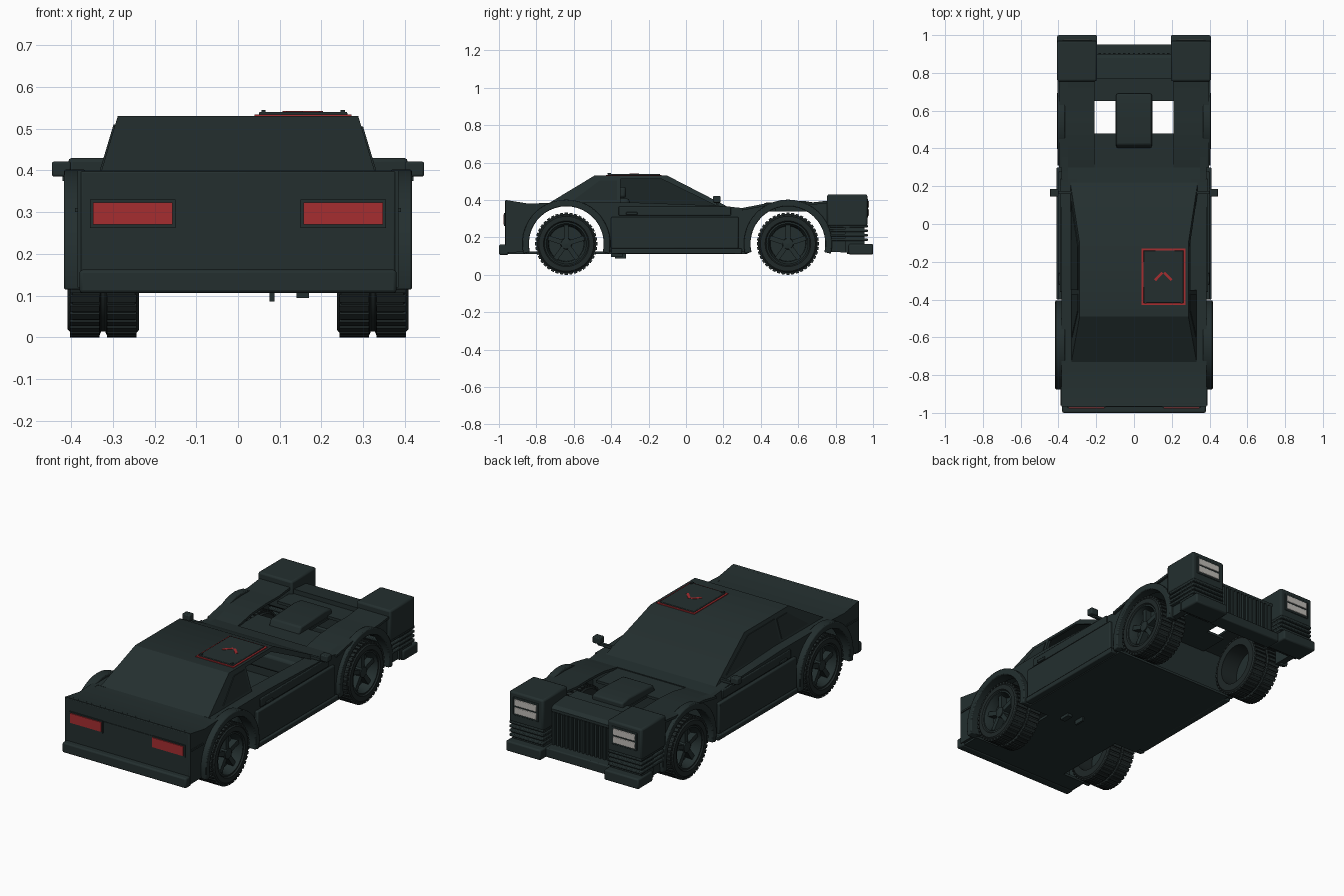
import bpy, bmesh
from math import sin, cos, pi, radians
from mathutils import Matrix, Vector

cube = bpy.data.objects.get("Cube")
if cube:
    bpy.data.objects.remove(cube, do_unlink=True)


def material(name, r, g, b):
    m = bpy.data.materials.new(name)
    m.use_nodes = True
    m.diffuse_color = (r, g, b, 1)
    m.node_tree.nodes["Principled BSDF"].inputs["Base Color"].default_value = (r, g, b, 1)
    return m


paint = material("dark_slate_paint", .017, .028, .028)
rubber = material("tyre_black", .014, .021, .021)
glass = material("dark_glass", .014, .023, .023)
red = material("signal_red", .38, .026, .03)
lamp = material("lamp_grey", .52, .5, .47)
parts = []


def finish(name, bm, mat, bevel=0):
    bmesh.ops.recalc_face_normals(bm, faces=bm.faces[:])
    mesh = bpy.data.meshes.new(name)
    bm.to_mesh(mesh)
    bm.free()
    mesh.materials.append(mat)
    ob = bpy.data.objects.new(name, mesh)
    bpy.context.scene.collection.objects.link(ob)
    if bevel:
        mod = ob.modifiers.new("rounded_edges", "BEVEL")
        mod.width, mod.segments = bevel, 2
    parts.append(ob)
    return ob


def box(name, x, y, z, mat=paint, bevel=0, turn=0):
    """Box from (low, high) ranges, optionally turned about z."""
    bm = bmesh.new()
    mid = Vector([(a + b) / 2 for a, b in (x, y, z)])
    size = [abs(b - a) for a, b in (x, y, z)]
    matrix = Matrix.Translation(mid) @ Matrix.Rotation(turn, 4, "Z") @ Matrix.Diagonal((*size, 1))
    bmesh.ops.create_cube(bm, size=1, matrix=matrix)
    return finish(name, bm, mat, bevel)


def prism(name, pts, x0, x1, mat=paint, bevel=0):
    """Side profile of (y, z) points spanned between two x values or x(z) rules."""
    bm = bmesh.new()
    ends = []
    for x in (x0, x1):
        ends.append([bm.verts.new((x(z) if callable(x) else x, y, z)) for y, z in pts])
        bm.faces.new(ends[-1])
    n = len(pts)
    for i in range(n):
        j = (i + 1) % n
        bm.faces.new((ends[0][i], ends[0][j], ends[1][j], ends[1][i]))
    return finish(name, bm, mat, bevel)


def lathe(name, prof, s, y, z, mat, seg=40):
    """Closed (x, radius) profile turned about a wheel axle."""
    bm = bmesh.new()
    rings = []
    for i in range(seg):
        a = 2 * pi * i / seg
        rings.append([bm.verts.new((s * x, y + r * cos(a), z + r * sin(a))) for x, r in prof])
    for i in range(seg):
        a, b = rings[i], rings[(i + 1) % seg]
        for j in range(len(prof)):
            k = (j + 1) % len(prof)
            bm.faces.new((a[j], a[k], b[k], b[j]))
    return finish(name, bm, mat)


def spokes(name, count, x, r, width, s, y, z, mat):
    """Boxes repeated around an axle."""
    bm = bmesh.new()
    for i in range(count):
        m = (Matrix.Translation((s * sum(x) / 2, y, z))
             @ Matrix.Rotation(2 * pi * i / count, 4, "X")
             @ Matrix.Translation((0, 0, sum(r) / 2))
             @ Matrix.Diagonal((x[1] - x[0], width, r[1] - r[0], 1)))
        bmesh.ops.create_cube(bm, size=1, matrix=m)
    return finish(name, bm, mat)


REAR, FRONT, AXLE = -.64, .545, .166


def arc(y, r, steps=24):
    return [(y + r * cos(t), AXLE + r * sin(t))
            for t in (radians(-13 + 206 * i / steps) for i in range(steps + 1))]


def slab(name, line, x0, x1, depth=.013):
    return prism(name, line + [(y, z - depth) for y, z in reversed(line)], x0, x1)


def cabin(s, off=0):
    """Slanted cabin side as an x(z) rule."""
    return lambda z: s * (.33 - .3 * (z - .39) + off)


deck = [(-.965, .4), (-.84, .38), (-.7, .385)]
shoulder = [(-.73, .385), (-.3, .387), (.17, .37), (.3, .357)]
fender = [(.3, .357), (.42, .38), (.55, .387), (.66, .385), (.79, .4)]

for s, side in ((1, "left"), (-1, "right")):
    # Body side with wheel arches
    outline = [(-.965, .12)] + deck[:2] + shoulder + fender[1:] + [(.9, .4), (.9, .12)]
    prism(side + "_body_side", outline + arc(FRONT, .2) + arc(REAR, .2), s * .35, s * .385)
    slab(side + "_shoulder", shoulder, s * .3, s * .385)
    slab(side + "_front_fender", fender, s * .21, s * .397)
    box(side + "_door", (s * .38, s * .402), (-.4, .28), (.14, .31), bevel=.006)
    box(side + "_door_upper", (s * .38, s * .393), (-.36, .24), (.317, .365), bevel=.004)
    box(side + "_door_handle", (s * .39, s * .4), (-.32, -.26), (.32, .335), bevel=.003)
    box(side + "_sill", (s * .37, s * .41), (-.4, .3), (.112, .14), bevel=.005)
    box(side + "_rear_trim", (s * .38, s * .39), (-.96, -.86), (.3, .31))
    for label, y, w in (("rear", REAR, .417), ("front", FRONT, .406)):
        prism(f"{side}_{label}_flare", arc(y, .236) + arc(y, .2)[::-1], s * .365, s * w, bevel=.005)

    # Door mirror
    box(side + "_mirror_arm", (s * .33, s * .42), (.16, .175), (.375, .39))
    box(side + "_mirror", (s * .4, s * .446), (.145, .185), (.385, .421), bevel=.005)

    # Front light pod, ribs, lamp and bumper corner
    box(side + "_light_pod", (s * .197, s * .407), (.755, .97), (.26, .43), bevel=.01)
    box(side + "_pod_base", (s * .205, s * .397), (.85, .955), (.12, .27))
    for i in range(4):
        z = .18 + .024 * i
        box(f"{side}_pod_rib_{i}", (s * .2, s * .405), (.77, .972), (z, z + .015), bevel=.004)
    box(side + "_lamp_frame", (s * .225, s * .38), (.965, .974), (.305, .405), bevel=.003)
    for i, z in enumerate((.315, .359)):
        box(f"{side}_headlamp_{i}", (s * .235, s * .37), (.97, .978), (z, z + .036), lamp, .003)
    box(side + "_front_bumper_corner", (s * .195, s * .407), (.87, 1), (.108, .165), bevel=.008)

    # Tail lamp with raised frame
    box(side + "_tail_frame", (s * .15, s * .355), (-.972, -.96), (.262, .33))
    box(side + "_tail_lamp", (s * .157, s * .347), (-.977, -.97), (.27, .323), red)

    # Floor strip between and behind the wheel wells
    box(side + "_floor_side", (s * .23, s * .37), (-.43, .33), (.11, .124))
    box(side + "_floor_rear", (s * .23, s * .37), (-.96, -.85), (.11, .124))

    # Seat
    box(side + "_seat", (s * .06, s * .26), (-.3, -.1), (.13, .23), bevel=.02)
    box(side + "_seat_back", (s * .06, s * .26), (-.38, -.3), (.16, .41), bevel=.02)
    box(side + "_headrest", (s * .11, s * .21), (-.37, -.32), (.41, .47), bevel=.015)

    # Wheels
    for label, y in (("rear", REAR), ("front", FRONT)):
        n = f"{side}_{label}_"
        lathe(n + "tyre", [(.237, .11), (.237, .148), (.247, .16), (.315, .16), (.318, .152),
                           (.328, .152), (.331, .16), (.396, .16), (.408, .147), (.408, .122),
                           (.395, .112)], s, y, AXLE, rubber)
        for row, x in (("inner", (.243, .314)), ("outer", (.332, .402))):
            spokes(n + row + "_tread", 40, x, (.15, .166), .017, s, y, AXLE, rubber)
        lathe(n + "rim", [(.34, .116), (.4, .118), (.402, .108), (.375, .097), (.35, .094),
                          (.35, 0), (.34, 0)], s, y, AXLE, paint)
        spokes(n + "spokes", 5, (.345, .385), (.015, .1), .026, s, y, AXLE, paint)
        lathe(n + "hub", [(.34, 0), (.34, .032), (.39, .028), (.393, 0)], s, y, AXLE, paint, 20)

# Rear end
box("rear_panel", (-.377, .377), (-.967, -.945), (.12, .398), bevel=.004)
box("rear_center_band", (-.148, .148), (-.97, -.96), (.264, .328))
box("rear_bumper", (-.38, .38), (-1, -.95), (.106, .162), bevel=.008)
slab("rear_deck", deck, -.377, .377)

# Cabin shell: rear glass, roof and windshield, with the left window open
prism("cabin_shell", [(-.73, .385), (-.49, .53), (-.1, .53), (.23, .36),
                      (.2, .36), (-.11, .516), (-.485, .516), (-.7, .385)],
      cabin(-1), cabin(1))
prism("right_cabin_side", [(-.73, .38), (-.49, .53), (-.1, .53), (.23, .36)],
      cabin(-1, -.015), cabin(-1))
panes = {"quarter": [(-.6, .4), (-.46, .505), (-.37, .505), (-.37, .4)],
         "door": [(-.35, .39), (-.35, .51), (-.12, .51), (.12, .39)]}
for label, pts in panes.items():
    prism(f"right_{label}_window", pts, cabin(-1), cabin(-1, .004), glass)
prism("left_quarter_window", panes["quarter"], cabin(1), cabin(1, .004), glass)
prism("left_rear_pillar", [(-.73, .38), (-.49, .53), (-.35, .53), (-.35, .38)],
      cabin(1, -.015), cabin(1))
prism("left_roof_rail", [(-.35, .53), (-.1, .53), (-.13, .512), (-.35, .512)],
      cabin(1, -.015), cabin(1))
prism("left_windshield_pillar", [(-.1, .53), (.23, .36), (.17, .365), (-.13, .512)],
      cabin(1, -.015), cabin(1))

# Roof hatch with red border and arrow mark
box("hatch_border", (.04, .272), (-.428, -.13), (.529, .534), red)
box("hatch_panel", (.05, .262), (-.418, -.14), (.53, .54), bevel=.003)
for s in (1, -1):
    box("hatch_arrow_arm", (.127 + .024 * s, .183 + .024 * s), (-.284, -.27),
        (.539, .542), red, turn=-s * .8)
    box("hatch_hinge", (.156 + .09 * s, .156 + .1 * s), (-.42, -.4), (.535, .545))

# Interior and underside
box("floor", (-.23, .23), (-.96, .33), (.11, .124))
box("firewall", (-.36, .36), (.3, .315), (.12, .35))
box("dashboard", (-.32, .32), (.1, .3), (.27, .355), bevel=.015)
slab("cowl", shoulder[2:], -.36, .36)
box("exhaust_stub", (.075, .087), (-.38, -.32), (.086, .115))
box("underside_bracket", (.14, .17), (-.4, -.34), (.094, .115))

# Hood with two openings beside the scoop
box("hood_rear", (-.215, .215), (.3, .48), (.338, .352))
box("hood_front", (-.215, .215), (.65, .79), (.345, .36))
box("hood_spine", (-.098, .098), (.46, .67), (.338, .352))
prism("hood_scoop", [(.4, .345), (.42, .385), (.63, .395), (.69, .385), (.69, .345)],
      -.094, .094, bevel=.008)
prism("nose", [(.77, .345), (.77, .385), (.88, .375), (.9, .36), (.9, .345)], -.2, .2)

# Grille and middle bumper
box("grille_back", (-.2, .2), (.87, .89), (.15, .35))
for i in range(15):
    x = -.182 + .026 * i
    box(f"grille_slat_{i}", (x - .006, x + .006), (.885, .905), (.165, .345))
box("front_bumper_middle", (-.2, .2), (.86, .95), (.11, .162), bevel=.006)

# Smooth round parts while keeping edges sharp
bpy.ops.object.select_all(action="DESELECT")
for ob in parts:
    ob.select_set(True)
bpy.context.view_layer.objects.active = parts[0]
bpy.ops.object.shade_smooth_by_angle(angle=radians(30))
